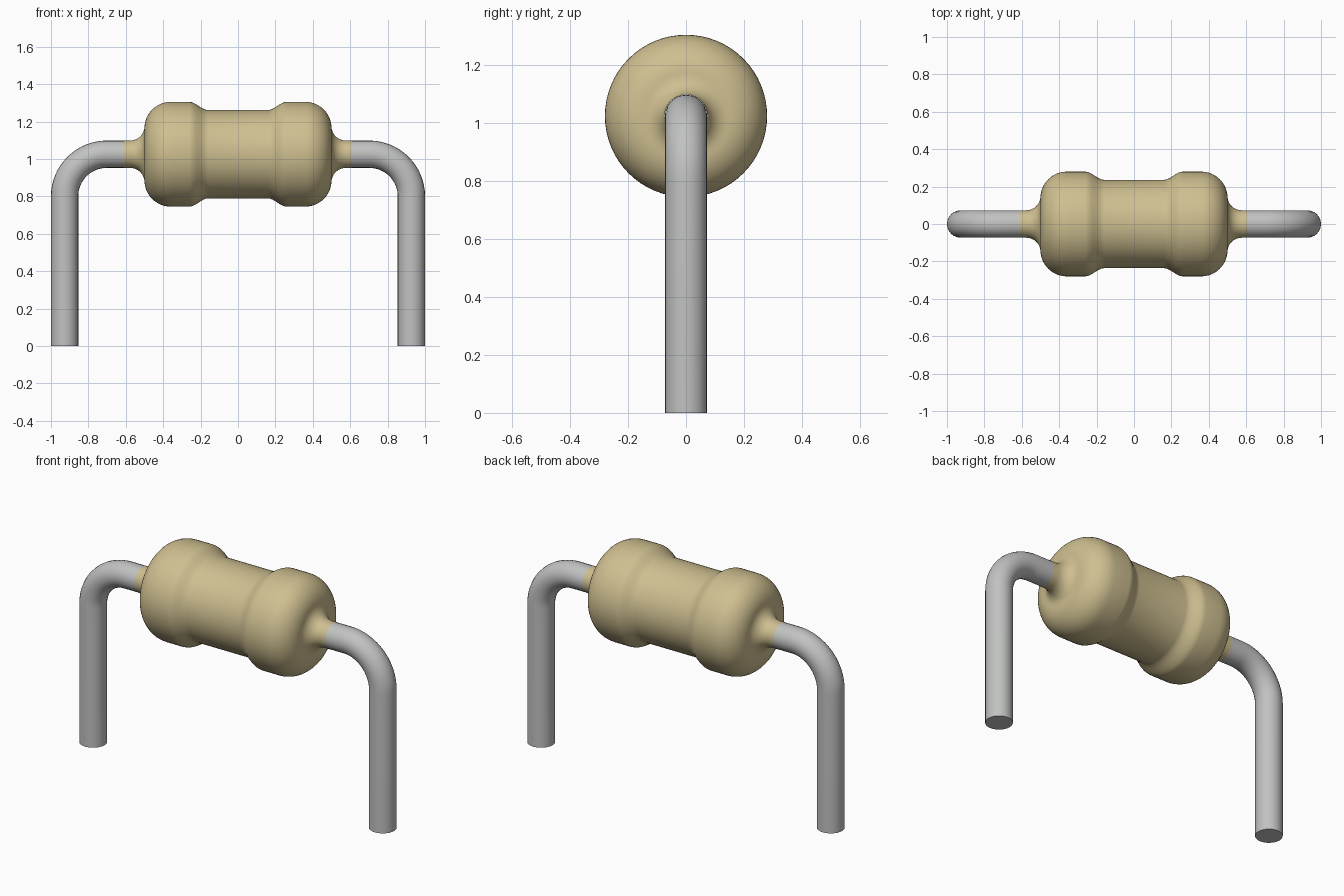
import bpy, bmesh
from math import sin, cos, pi, radians
from mathutils import Vector

cube = bpy.data.objects.get("Cube")
if cube:
    bpy.data.objects.remove(cube, do_unlink=True)

AXIS_Z = 1.025      # height of the body axis
WIRE_R = 0.073
LEG_X = 1 - WIRE_R  # centre of each vertical leg
BEND_R = 0.225


def make_material(name, color):
    mat = bpy.data.materials.new(name)
    mat.use_nodes = True
    mat.diffuse_color = color
    mat.node_tree.nodes["Principled BSDF"].inputs["Base Color"].default_value = color
    return mat


def arc(cx, cy, r, start, end, steps):
    """Points on a circular arc, angles in degrees."""
    angles = [radians(start + (end - start) * i / steps) for i in range(steps + 1)]
    return [(cx + r * cos(a), cy + r * sin(a)) for a in angles]


def smooth(obj):
    bpy.ops.object.select_all(action='DESELECT')
    obj.select_set(True)
    bpy.context.view_layer.objects.active = obj
    bpy.ops.object.shade_smooth_by_angle(angle=radians(40))


tan = make_material("tan ceramic", (0.62, 0.52, 0.28, 1))
metal = make_material("grey metal", (0.53, 0.54, 0.53, 1))

# Half profile of the body as (x, radius): waist, S-shaped step, rounded end, flared neck
half = [(0, 0.236), (0.16, 0.236)]
half += [(0.16 + 0.10 * t, 0.236 + 0.044 * t * t * (3 - 2 * t))
         for t in (i / 8 for i in range(1, 9))]
half += arc(0.36, 0.14, 0.14, 90, 0, 12)
half += arc(0.575, 0.1485, 0.075, 180, 270, 8)
half += [(0.61, WIRE_R + 0.0005)]
profile = [(-x, r) for x, r in reversed(half[1:])] + half

# Body: profile spun around the x axis
bm = bmesh.new()
verts = [bm.verts.new((x, 0, r)) for x, r in profile]
edges = [bm.edges.new(pair) for pair in zip(verts, verts[1:])]
bmesh.ops.spin(bm, geom=verts + edges, cent=(0, 0, 0), axis=(1, 0, 0),
               angle=2 * pi, steps=64, use_merge=False)
bmesh.ops.remove_doubles(bm, verts=bm.verts, dist=0.0002)
bmesh.ops.recalc_face_normals(bm, faces=bm.faces)
mesh = bpy.data.meshes.new("resistor_body")
bm.to_mesh(mesh)
bm.free()
body = bpy.data.objects.new("resistor_body", mesh)
body.location.z = AXIS_Z
mesh.materials.append(tan)
bpy.context.collection.objects.link(body)
smooth(body)

# Wire legs: a round tube leaving the neck, bending down to the ground
path = [(0.55, AXIS_Z)]
path += arc(LEG_X - BEND_R, AXIS_Z - BEND_R, BEND_R, 90, 0, 16)
path += [(LEG_X, 0)]
for name, side in (("left_wire", 1), ("right_wire", -1)):
    curve = bpy.data.curves.new(name, 'CURVE')
    curve.dimensions = '3D'
    curve.bevel_depth = WIRE_R
    curve.bevel_resolution = 10
    curve.use_fill_caps = True
    spline = curve.splines.new('POLY')
    spline.points.add(len(path) - 1)
    for point, (x, z) in zip(spline.points, path):
        point.co = (side * x, 0, z, 1)
    curve.materials.append(metal)
    wire = bpy.data.objects.new(name, curve)
    bpy.context.collection.objects.link(wire)
    bpy.ops.object.select_all(action='DESELECT')
    wire.select_set(True)
    bpy.context.view_layer.objects.active = wire
    bpy.ops.object.convert(target='MESH')
    wire = bpy.context.view_layer.objects.active
    # Weld the caps to the tube and point the faces outwards
    bm = bmesh.new()
    bm.from_mesh(wire.data)
    bmesh.ops.remove_doubles(bm, verts=bm.verts, dist=0.0002)
    bmesh.ops.recalc_face_normals(bm, faces=bm.faces)
    bm.to_mesh(wire.data)
    bm.free()
    smooth(wire)
